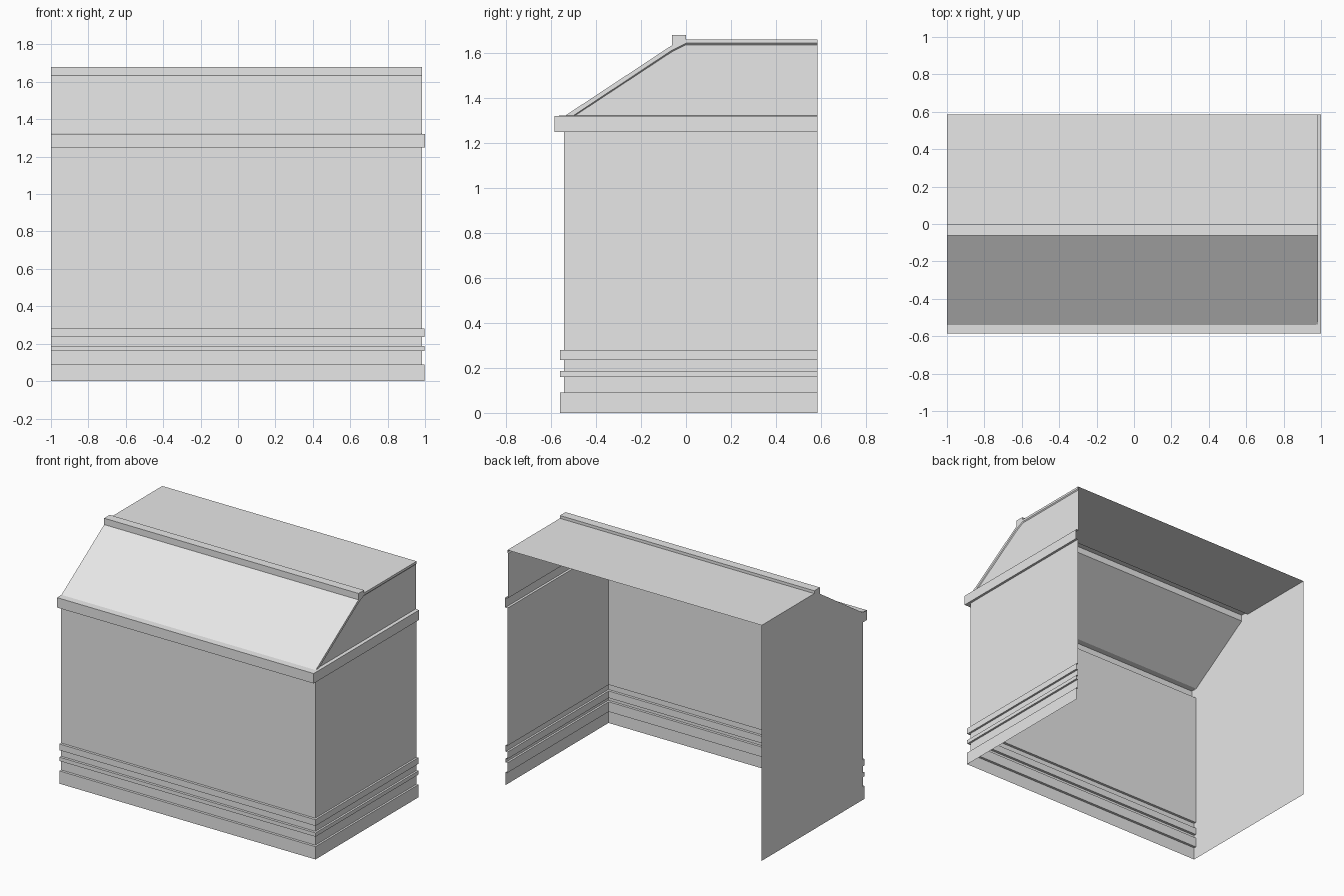
import bpy
import bmesh

cube = bpy.data.objects.get("Cube")
if cube:
    bpy.data.objects.remove(cube, do_unlink=True)

GREY = (0.8, 0.8, 0.8, 1.0)
mat = bpy.data.materials.new("light grey")
mat.use_nodes = True
mat.diffuse_color = GREY
mat.node_tree.nodes["Principled BSDF"].inputs["Base Color"].default_value = GREY

LEFT, BACK = -1.0, 0.585      # flat end plane and open back plane
ROOF_X, GABLE_X = 0.983, 0.977


def sheet(name, rows, close=False):
    """Skin a grid of point rows, or fill each row as one flat face."""
    bm = bmesh.new()
    grid = [[bm.verts.new(p) for p in row] for row in rows]
    if close:
        for row in grid:
            bm.faces.new(row)
    else:
        for a, b in zip(grid, grid[1:]):
            for i in range(len(a) - 1):
                bm.faces.new((a[i], b[i], b[i + 1], a[i + 1]))
    bmesh.ops.remove_doubles(bm, verts=bm.verts, dist=0.0001)
    bmesh.ops.recalc_face_normals(bm, faces=bm.faces)
    mesh = bpy.data.meshes.new(name)
    bm.to_mesh(mesh)
    bm.free()
    mesh.materials.append(mat)
    obj = bpy.data.objects.new(name, mesh)
    bpy.context.collection.objects.link(obj)
    return obj


# Corner positions (x, y) of the wall, the base bands and the cornice
WALL, BAND, CORNICE = (0.983, -0.543), (0.997, -0.561), (1.0, -0.585)

# Stepped wall profile, from the ground up
steps = [(BAND, 0, 0.09), (WALL, 0.09, 0.16), (BAND, 0.16, 0.187),
         (WALL, 0.187, 0.236), (BAND, 0.236, 0.28), (WALL, 0.28, 1.25),
         (CORNICE, 1.25, 1.32)]
profile = [(x, y, z) for (x, y), low, high in steps for z in (low, high)]
profile.append((GABLE_X, -0.54, 1.323))

# Front wall and side wall, swept round the corner with a mitre
front = [(LEFT, y, z) for x, y, z in profile]
corner = profile
side = [(x, BACK, z) for x, y, z in profile]
sheet("stepped_walls", [front, corner, side])

# Roof with a raised ridge strip
roof = [(-0.54, 1.32), (-0.062, 1.635), (-0.062, 1.68), (0, 1.68),
        (0, 1.66), (BACK, 1.66)]
sheet("roof", [[(x, y, z) for y, z in roof] for x in (LEFT, ROOF_X)])

# Narrow verge along the roof end, with its underside sloping in to the gable
under = [(-0.50, 1.323), (-0.064, 1.612), (0, 1.644), (BACK, 1.644)]
gable_top = [(-0.492, 1.323), (-0.062, 1.606), (0, 1.637), (BACK, 1.637)]
sheet("roof_verge", [[(ROOF_X, y, z) for y, z in roof + under[::-1]]], close=True)
sheet("verge_underside", [[(ROOF_X, y, z) for y, z in under],
                          [(GABLE_X, y, z) for y, z in gable_top]])

# Inset gable above the side cornice
sheet("gable", [[(GABLE_X, y, z) for y, z in gable_top + [(BACK, 1.323)]]],
      close=True)

# Flat end wall following the full outline
outline = [(y, z) for x, y, z in profile[:-1]] + roof + [(BACK, 0)]
sheet("flat_end_wall", [[(LEFT, y, z) for y, z in outline]], close=True)
